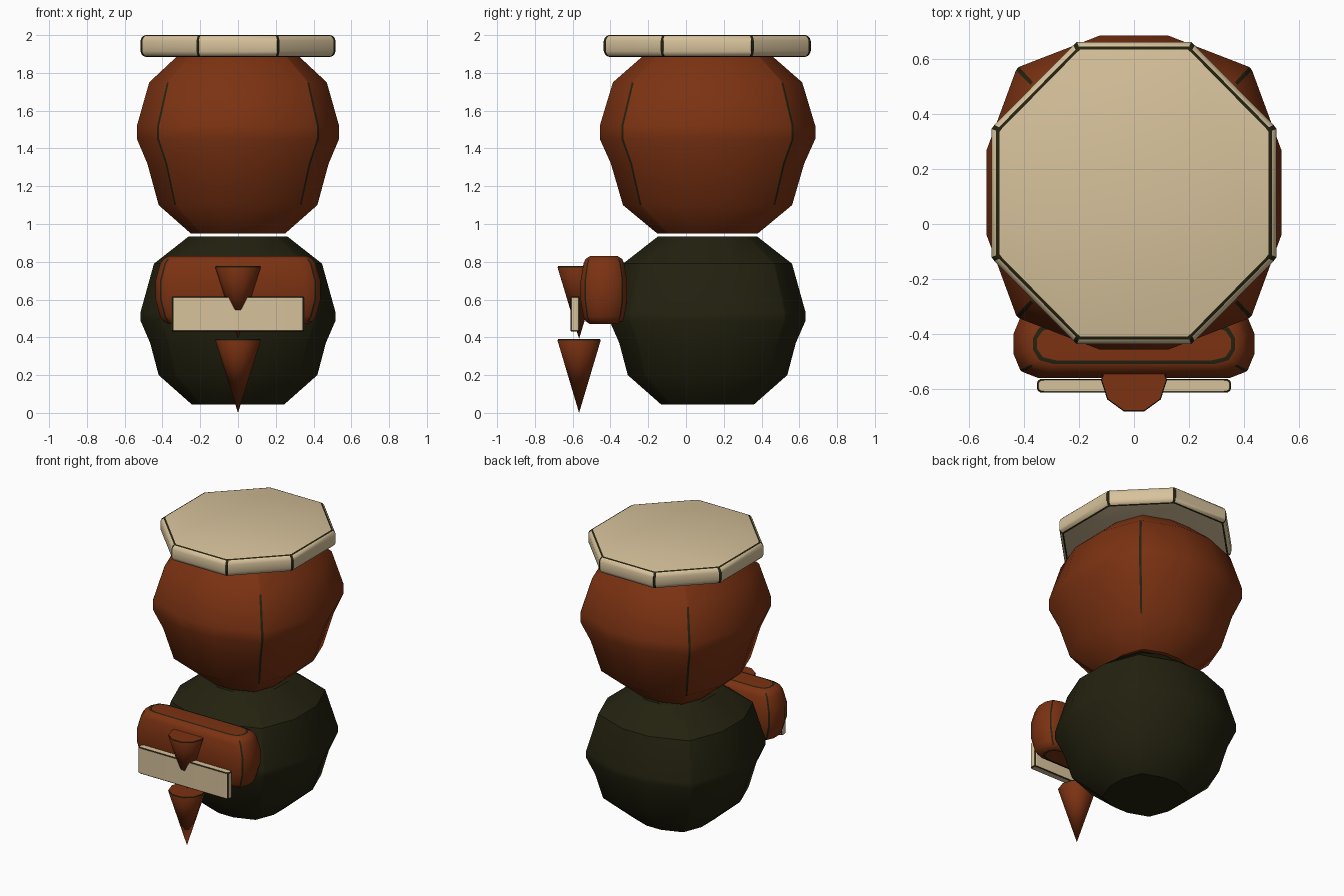
import bpy, bmesh, math

if "Cube" in bpy.data.objects:
    bpy.data.objects.remove(bpy.data.objects["Cube"])


def material(name, rgb):
    m = bpy.data.materials.new(name)
    m.use_nodes = True
    m.diffuse_color = (*rgb, 1)
    m.node_tree.nodes["Principled BSDF"].inputs["Base Color"].default_value = (*rgb, 1)
    return m


RUST = material("rust brown", (0.2, 0.032, 0.006))
DARK = material("dark olive", (0.017, 0.016, 0.005))
CREAM = material("cream", (0.68, 0.54, 0.33))


def mirror_quadrant(quad):
    """Closed counter-clockwise outline from the points of its +x +y quadrant."""
    back = quad[::-1]
    return (quad + [(-x, y) for x, y in back]
            + [(-x, -y) for x, y in quad] + [(x, -y) for x, y in back])


def finish(name, bm, mats, angle):
    bmesh.ops.recalc_face_normals(bm, faces=bm.faces)
    me = bpy.data.meshes.new(name)
    bm.to_mesh(me)
    bm.free()
    for m in mats:
        me.materials.append(m)
    me.shade_smooth()
    me.set_sharp_from_angle(angle=math.radians(angle))
    ob = bpy.data.objects.new(name, me)
    bpy.context.collection.objects.link(ob)
    return ob


def loft(name, outline, levels, cy, mat, seams=(), rows=(), bands=(), angle=35):
    """Stack scaled outlines (z, half x, half y).
    seams: dark columns within each quadrant, rows: bands they run through,
    bands: fully dark horizontal bands."""
    bm = bmesh.new()
    rings = [[bm.verts.new((x * sx, cy + y * sy, z)) for x, y in outline]
             for z, sx, sy in levels]
    n = len(outline)
    for r in range(len(rings) - 1):
        a, b = rings[r], rings[r + 1]
        for i in range(n):
            j = (i + 1) % n
            f = bm.faces.new((a[i], a[j], b[j], b[i]))
            if r in bands or (r in rows and i % 4 in seams):
                f.material_index = 1
    bm.faces.new(rings[0][::-1])
    bm.faces.new(rings[-1])
    return finish(name, bm, [mat, DARK], angle)


def spike(name, cy, top, height, radius):
    """Downward ten-sided cone with a thin dark rim."""
    rim = 0.007
    bm = bmesh.new()
    ring = lambda z, r: [bm.verts.new((r * math.cos(i * math.tau / 10),
                                       cy + r * math.sin(i * math.tau / 10), z))
                         for i in range(10)]
    upper, lower = ring(top, radius - 0.003), ring(top - rim, radius)
    tip = bm.verts.new((0, cy, top - height))
    bm.faces.new(upper)
    for i in range(10):
        j = (i + 1) % 10
        bm.faces.new((lower[i], lower[j], upper[j], upper[i])).material_index = 1
        bm.faces.new((tip, lower[j], lower[i]))
    return finish(name, bm, [RUST, DARK], 40)


# Rounded bodies
CENTRE = 0.114
round_outline = mirror_quadrant([(1, 0.27), (0.8, 0.78), (0.78, 0.8), (0.23, 1)])
upper_profile = [(0.95, 0.25), (1.1, 0.42), (1.32, 0.48), (1.45, 0.535),
                 (1.52, 0.535), (1.75, 0.47), (1.89, 0.32)]
loft("upper_body", round_outline, [(z, w, w * 1.066) for z, w in upper_profile],
     CENTRE, RUST, seams=(1,), rows=range(1, 5))

lower_profile = [(0.045, 0.245), (0.2, 0.42), (0.37, 0.465), (0.49, 0.517),
                 (0.53, 0.517), (0.79, 0.445), (0.935, 0.26)]
loft("lower_body", round_outline, [(z, w, w * 1.005) for z, w in lower_profile],
     CENTRE, DARK)

# Octagonal cap with dark edge lines
cap_outline = mirror_quadrant([(1, 0.425), (0.98, 0.45), (0.425, 0.98), (0.4, 1)])
cap_levels = [(1.885, 0.028), (1.889, 0.017), (1.9, 0.006), (1.915, 0), (1.97, 0),
              (1.985, 0.006), (1.996, 0.017), (2.0, 0.028)]
loft("cap", cap_outline, [(z, 0.517 - d, 0.548 - d) for z, d in cap_levels],
     0.1125, CREAM, seams=(0, 2), rows=range(1, 6), bands=(0, 6), angle=30)

# Muzzle block
muzzle_outline = mirror_quadrant([(1, 0.3), (0.945, 0.77), (0.925, 0.83), (0.8, 1)])
muzzle_levels = [(0.47, 0.352, 0.06), (0.47, 0.366, 0.073), (0.485, 0.395, 0.097),
                 (0.51, 0.412, 0.108), (0.6, 0.437, 0.123), (0.7, 0.437, 0.123),
                 (0.79, 0.412, 0.108), (0.815, 0.395, 0.097), (0.83, 0.366, 0.073),
                 (0.831, 0.352, 0.06)]
loft("muzzle", muzzle_outline, muzzle_levels, -0.435, RUST,
     seams=(1,), rows=range(2, 7), bands=(0, 8))

# Flat bar across the muzzle
bar_outline = mirror_quadrant([(1, 0.4), (0.99, 0.75), (0.968, 0.95), (0.94, 1)])
loft("bar", bar_outline, [(0.43, 0.347, 0.02), (0.435, 0.352, 0.025),
                          (0.61, 0.352, 0.025), (0.615, 0.347, 0.02)],
     -0.587, CREAM, seams=(1,), rows=(1,), bands=(0, 2))

# Downward spikes
spike("upper_spike", -0.566, 0.777, 0.385, 0.12)
spike("lower_spike", -0.566, 0.39, 0.39, 0.12)
